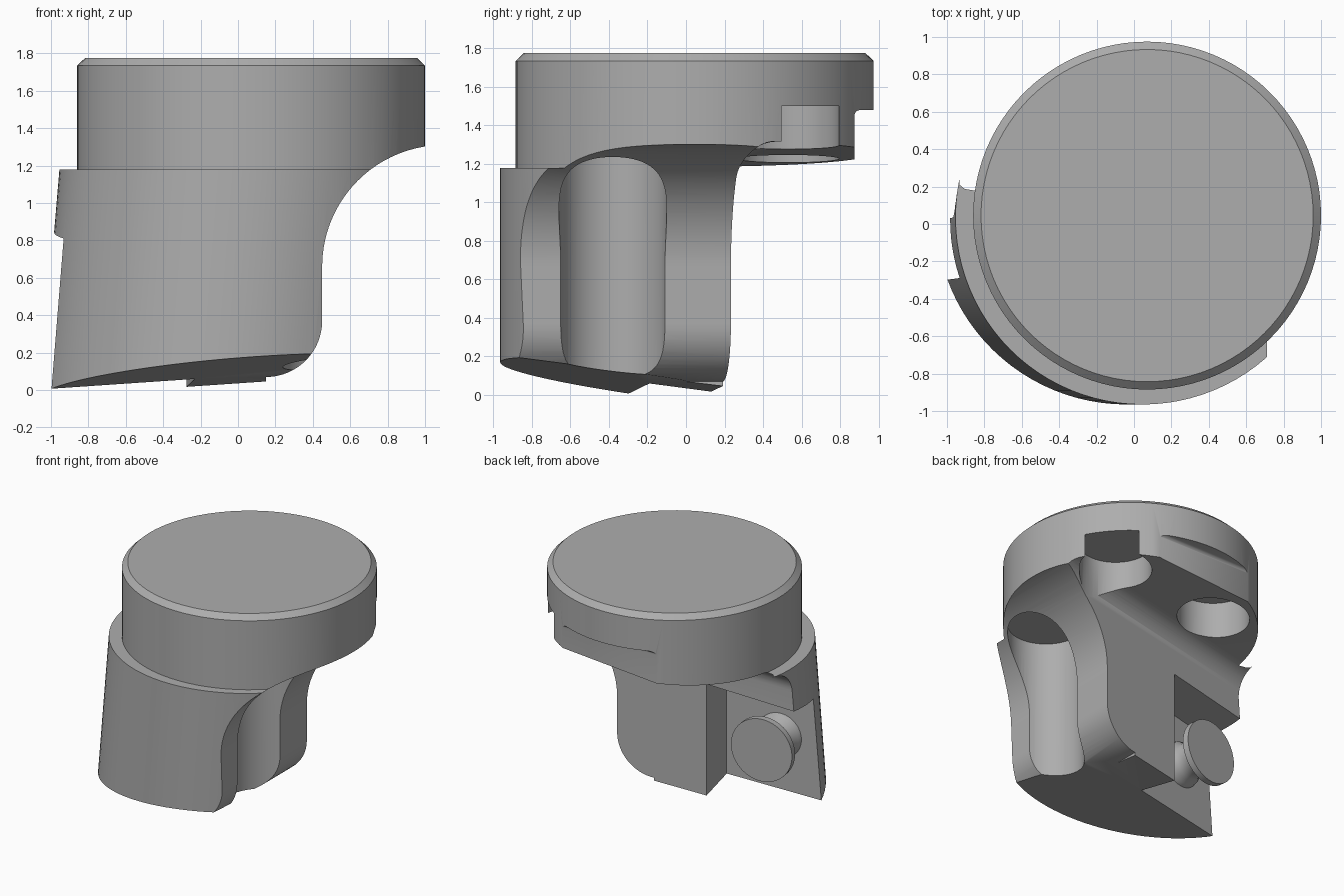
import bpy, bmesh
from math import sin, cos, pi, radians
from mathutils import Matrix, Vector

if "Cube" in bpy.data.objects:
    bpy.data.objects.remove(bpy.data.objects["Cube"])

steel = bpy.data.materials.new("steel_grey")
steel.use_nodes = True
grey = (0.42, 0.42, 0.42, 1)
steel.diffuse_color = grey
for node in steel.node_tree.nodes:
    if node.type == "BSDF_PRINCIPLED":
        node.inputs["Base Color"].default_value = grey


def finish(name, bm, matrix):
    bm.transform(matrix)
    bmesh.ops.recalc_face_normals(bm, faces=bm.faces)
    mesh = bpy.data.meshes.new(name)
    bm.to_mesh(mesh)
    bm.free()
    mesh.materials.append(steel)
    ob = bpy.data.objects.new(name, mesh)
    bpy.context.collection.objects.link(ob)
    return ob


def lathe(name, profile, matrix=Matrix(), n=96):
    """Turn (radius, height) points about z and cap both ends."""
    bm = bmesh.new()
    rings = [[bm.verts.new((r * cos(2 * pi * i / n), r * sin(2 * pi * i / n), z))
              for i in range(n)] for r, z in profile]
    for a, b in zip(rings, rings[1:]):
        for i in range(n):
            j = (i + 1) % n
            bm.faces.new((a[i], a[j], b[j], b[i]))
    bm.faces.new(rings[0])
    bm.faces.new(rings[-1])
    return finish(name, bm, matrix)


def prism(name, outline, y0, y1, matrix=Matrix()):
    """Extrude an (x, z) outline along y."""
    bm = bmesh.new()
    a, b = ([bm.verts.new((x, y, z)) for x, z in outline] for y in (y0, y1))
    bm.faces.new(a)
    bm.faces.new(b)
    for i in range(len(a)):
        j = (i + 1) % len(a)
        bm.faces.new((a[i], a[j], b[j], b[i]))
    return finish(name, bm, matrix)


def rect(x0, x1, z0, z1):
    return [(x0, z0), (x1, z0), (x1, z1), (x0, z1)]


def arc(cx, cz, r, a0, a1, n=16):
    angles = [radians(a0 + (a1 - a0) * i / n) for i in range(n + 1)]
    return [(cx + r * cos(a), cz + r * sin(a)) for a in angles]


def slope(sx, sy):
    """Shear that raises z with x and y."""
    m = Matrix()
    m[2][0], m[2][1] = sx, sy
    return m


def boolean(target, other, operation="DIFFERENCE"):
    mod = target.modifiers.new("cut", "BOOLEAN")
    mod.operation, mod.object, mod.solver = operation, other, "EXACT"
    bpy.context.view_layer.objects.active = target
    bpy.ops.object.modifier_apply(modifier=mod.name)
    bpy.data.objects.remove(other)


move = Matrix.Translation
turn = Matrix.Rotation(radians(8), 4, "Z")
quarter = Matrix.Rotation(radians(90), 4, "Z")

# Leaning lower body joined to the chamfered flange
lean = Matrix()
lean[0][2] = 0.085
body = lathe("cutter_body", [(1, -0.3), (1, 1.18)], move((-0.055, 0.035, 0)) @ lean)
flange = lathe("flange", [(0.93, 1.1), (0.93, 1.735), (0.888, 1.775)],
               move((0.07, 0.045, 0)))
boolean(body, flange, "UNION")

# Sloping bottom
boolean(body, prism("bottom_cut", rect(-3, 3, -3, 0), -3, 3,
                    move((0, 0, 0.0565)) @ slope(0.085, -0.12)))

# Swept right side: rounded foot, upright wall, hollow curve under the flange
side = arc(0.15, 0.37, 0.3, -90, 0) + arc(1.1, 0.66, 0.65, 180, 90, 28)
boolean(body, prism("side_cut", side + [(3, 1.31), (3, -2), (0.15, -2)], -3, 3))

# Open rear half with a fillet beneath the flange
rear = arc(0.17, 1.08, 0.17, 180, 90, 10) + [(3, 1.25), (3, -2), (0, -2)]
boolean(body, prism("rear_cut", rear, -3, 3,
                    slope(0.075, 0) @ move((0, 0.17, 0)) @ turn @ quarter))

# Insert pocket behind the left cutting edge
boolean(body, prism("pocket_cut", rect(-2, 0, -2, 0.92), 0, 2,
                    slope(0.08, 0.12) @ move((-0.23, -0.19, 0)) @ turn))

# Chip flute in the right wall
boolean(body, lathe("flute_cut", [(0.28, -0.5), (0.28, 1.26)], move((0.52, -0.38, 0)), 64))

# Bolt holes in the underside
for x in (-0.31, 0.62):
    boolean(body, lathe("hole_cut", [(0.265, 1.0), (0.265, 1.5)], move((x, 0.53, 0)), 64))

# Flat step at the back of the flange
step = [(0.875, 0.5), (0.875, 1.45)] + arc(0.905, 1.45, 0.03, 180, 90, 5) + [(2, 1.48), (2, 0.5)]
boolean(body, prism("step_cut", step, -2, 2, quarter))

# Mushroom-headed clamp screw in the pocket
axis = Vector((-sin(radians(8)), cos(radians(8)), 0))
aim = axis.to_track_quat("Z", "Y").to_matrix().to_4x4()
screw = lathe("clamp_screw",
              [(0.19, -0.04), (0.17, 0.04), (0.14, 0.08), (0.13, 0.15), (0.15, 0.21),
               (0.2, 0.24), (0.25, 0.25), (0.25, 0.3)],
              move(Vector((-0.7, 0.04, 0.46)) - axis * 0.3) @ aim, 64)

# Smooth the turned surfaces and keep the machined edges crisp
for ob in (body, screw):
    bpy.ops.object.select_all(action="DESELECT")
    ob.select_set(True)
    bpy.context.view_layer.objects.active = ob
    bpy.ops.object.shade_smooth_by_angle(angle=radians(30))
